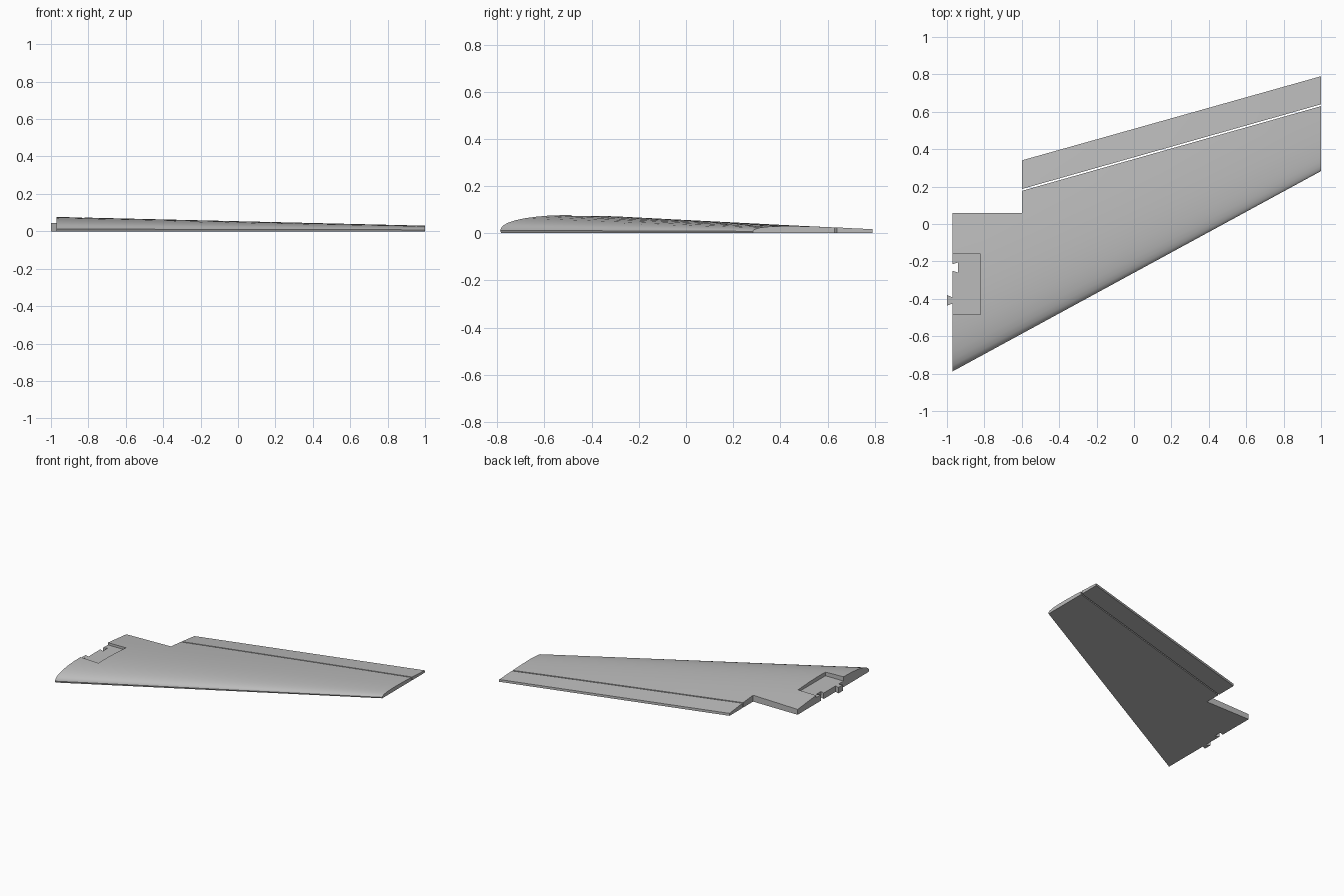
import bpy
import bmesh

cube = bpy.data.objects.get("Cube")
if cube:
    bpy.data.objects.remove(cube, do_unlink=True)

grey = bpy.data.materials.new("light_grey")
grey.use_nodes = True
grey.diffuse_color = (0.5, 0.5, 0.5, 1)
grey.node_tree.nodes["Principled BSDF"].inputs["Base Color"].default_value = (0.5, 0.5, 0.5, 1)

ROOT_X, TIP_X, AILERON_X = -0.97, 1.0, -0.6
POCKET_Z = 0.045
# Upper skin: chord fraction, height at root, height at tip
SKIN = [(0, .012, .008), (.004, .022, .012), (.012, .032, .015), (.03, .043, .019),
        (.06, .054, .023), (.1, .063, .026), (.15, .070, .028), (.2, .0745, .029),
        (.27, .077, .030), (.35, .077, .030), (.43, .074, .029), (.52, .069, .028),
        (.62, .061, .026), (.72, .051, .024), (.83, .040, .021), (1, .019, .017)]


def lerp(a, b, t):
    return a + (b - a) * t


def make_object(name, bm):
    bmesh.ops.recalc_face_normals(bm, faces=bm.faces)
    mesh = bpy.data.meshes.new(name)
    bm.to_mesh(mesh)
    bm.free()
    mesh.materials.append(grey)
    obj = bpy.data.objects.new(name, mesh)
    bpy.context.collection.objects.link(obj)
    return obj


def loft(name, rings):
    bm = bmesh.new()
    rows = [[bm.verts.new(p) for p in ring] for ring in rings]
    for a, b in zip(rows, rows[1:]):
        for i in range(len(a)):
            j = (i + 1) % len(a)
            bm.faces.new((a[i], a[j], b[j], b[i]))
    bm.faces.new(rows[0])
    bm.faces.new(rows[-1])
    return make_object(name, bm)


def prism(name, outline, z0, z1):
    return loft(name, [[(x, y, z) for x, y in outline] for z in (z0, z1)])


def cut(target, name, outline, z0=-0.1, z1=0.2):
    cutter = prism(name, outline, z0, z1)
    cutter.hide_render = True
    mod = target.modifiers.new(name, "BOOLEAN")
    mod.operation = "DIFFERENCE"
    mod.solver = "EXACT"
    mod.object = cutter
    bpy.context.view_layer.objects.active = target
    bpy.ops.object.modifier_apply(modifier=name)
    bpy.data.objects.remove(cutter, do_unlink=True)


def section(t):
    x = lerp(ROOT_X, TIP_X, t)
    lead, trail = lerp(-0.788, 0.283, t), lerp(0.236, 0.79, t)
    ring = [(x, lerp(lead, trail, f), lerp(r, p, t)) for f, r, p in SKIN]
    return ring + [(x, trail, 0), (x, lerp(lead, trail, .004), 0)]


# Tapered swept wing with a flat underside
wing = loft("wing_panel", [section(i / 12) for i in range(13)])

# Step ahead of the control surface at the root
cut(wing, "root_step_cutter", [(-1.2, .06), (AILERON_X, .06), (AILERON_X, .6), (-1.2, .6)])

# Hinge gap, parallel to the trailing edge
slope = (0.635 - 0.182) / (TIP_X - AILERON_X)
ends = [(x, 0.182 + slope * (x - AILERON_X)) for x in (-0.8, 1.2)]
cut(wing, "hinge_gap_cutter", [(x, y - .005) for x, y in ends]
    + [(x, y + .005) for x, y in reversed(ends)])

# Recessed joint plate and its dovetail slot
cut(wing, "joint_pocket_cutter",
    [(-1.1, -.485), (-.82, -.485), (-.82, -.16), (-1.1, -.16)], POCKET_Z)
cut(wing, "dovetail_slot_cutter", [(-.98, -.25), (-.97, -.25), (-.94, -.26),
                                   (-.94, -.205), (-.97, -.215), (-.98, -.215)])

# Dovetail tab on the root edge
tab = prism("dovetail_tab", [(-.965, -.425), (-.97, -.425), (-1, -.437),
                             (-1, -.38), (-.97, -.392), (-.965, -.392)], 0, POCKET_Z)

# Smooth skin with sharp cut edges
bpy.ops.object.select_all(action="DESELECT")
wing.select_set(True)
bpy.context.view_layer.objects.active = wing
bpy.ops.object.shade_smooth_by_angle(angle=0.52)
